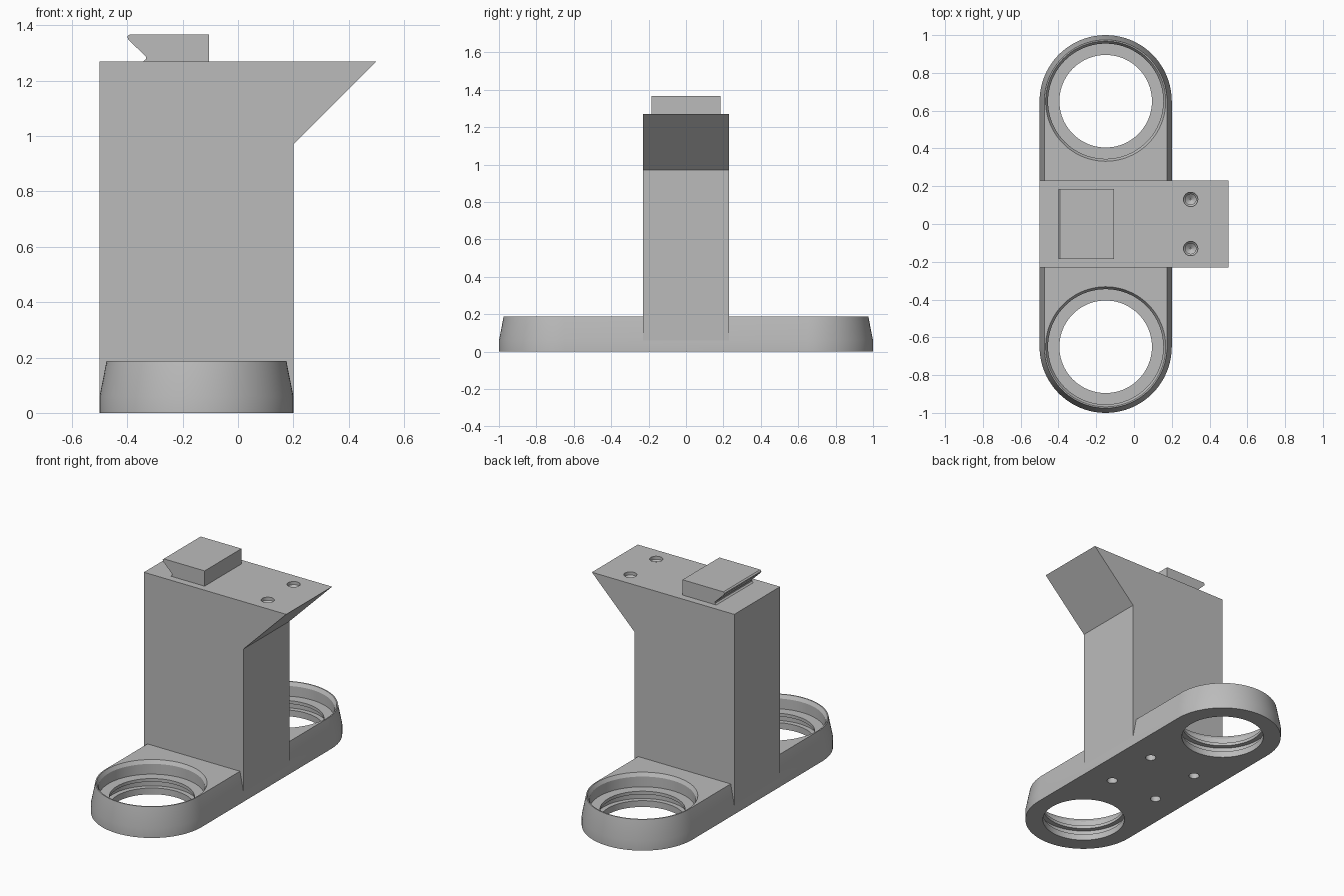
import bpy, bmesh, math

cube = bpy.data.objects.get("Cube")
if cube:
    bpy.data.objects.remove(cube, do_unlink=True)

CX = -0.15          # centre line of the base
RING_Y = 0.65       # distance of each ring from the middle
HALF_DEPTH = 0.23   # half depth of the column

grey = bpy.data.materials.new("plain grey")
grey.use_nodes = True
colour = (0.5, 0.5, 0.5, 1)
grey.diffuse_color = colour
grey.node_tree.nodes["Principled BSDF"].inputs["Base Color"].default_value = colour


def finish(name, bm):
    bmesh.ops.recalc_face_normals(bm, faces=bm.faces)
    mesh = bpy.data.meshes.new(name)
    bm.to_mesh(mesh)
    bm.free()
    obj = bpy.data.objects.new(name, mesh)
    mesh.materials.append(grey)
    bpy.context.collection.objects.link(obj)
    return obj


def loft(name, rings):
    """Join equal rings of points and cap both ends."""
    bm = bmesh.new()
    loops = [[bm.verts.new(p) for p in ring] for ring in rings]
    count = len(loops[0])
    for a, b in zip(loops, loops[1:]):
        for i in range(count):
            j = (i + 1) % count
            bm.faces.new((a[i], a[j], b[j], b[i]))
    bm.faces.new(loops[0])
    bm.faces.new(loops[-1])
    return finish(name, bm)


def circle(x, y, r, z, n):
    return [(x + r * math.cos(math.tau * i / n),
             y + r * math.sin(math.tau * i / n), z) for i in range(n)]


def stadium(r, z, n=40):
    points = []
    for side in (1, -1):
        for i in range(n + 1):
            a = math.pi * i / n
            points.append((CX + side * r * math.cos(a),
                           side * (RING_Y + r * math.sin(a)), z))
    return points


def turned(name, x, y, profile, n=80):
    return loft(name, [circle(x, y, r, z, n) for r, z in profile])


def extrude(name, profile, half):
    """Prism with an x-z profile, centred on y = 0."""
    return loft(name, [[(x, y, z) for x, z in profile] for y in (-half, half)])


def cut(target, cutters):
    bpy.context.view_layer.objects.active = target
    for cutter in cutters:
        mod = target.modifiers.new("cut", 'BOOLEAN')
        mod.operation = 'DIFFERENCE'
        mod.solver = 'EXACT'
        mod.object = cutter
        bpy.ops.object.modifier_apply(modifier=mod.name)


# Main parts
base = loft("base", [stadium(0.35, 0), stadium(0.35, 0.06), stadium(0.325, 0.187)])
column = extrude("column", [(-0.5, 0.06), (0.2, 0.06), (0.2, 0.97),
                            (0.5, 1.27), (-0.5, 1.27)], HALF_DEPTH)
extrude("hooked_cleat", [(-0.105, 1.27), (-0.105, 1.367), (-0.392, 1.367),
                         (-0.4, 1.36), (-0.397, 1.35), (-0.333, 1.287),
                         (-0.333, 1.278), (-0.342, 1.27)], 0.185)

# Stepped ring openings with an inner groove
ring_profile = [(0.245, -0.05), (0.245, 0.04), (0.275, 0.04), (0.275, 0.08),
                (0.245, 0.08), (0.245, 0.1), (0.305, 0.1), (0.305, 0.165),
                (0.318, 0.187), (0.318, 0.25)]
rings = [turned("ring_cutter", CX, s * RING_Y, ring_profile) for s in (1, -1)]

# Screw holes under the base and in the overhang
foot = [(0.031, -0.05), (0.031, 0.15), (0.004, 0.165)]
feet = [turned("foot_hole_cutter", CX + sx * 0.17, sy * 0.18, foot, 24)
        for sx in (1, -1) for sy in (1, -1)]
socket = [(0.038, 1.35), (0.038, 1.25), (0.028, 1.24), (0.028, 1.17), (0.003, 1.15)]
sockets = [turned("socket_cutter", 0.3, s * 0.13, socket, 24) for s in (1, -1)]

cut(base, rings + feet)
cut(column, feet + sockets)
for cutter in rings + feet + sockets:
    bpy.data.objects.remove(cutter, do_unlink=True)

# Smooth the round walls, keep crisp edges
for obj in (base, column):
    bpy.ops.object.select_all(action='DESELECT')
    obj.select_set(True)
    bpy.context.view_layer.objects.active = obj
    bpy.ops.object.shade_smooth_by_angle(angle=math.radians(25))
